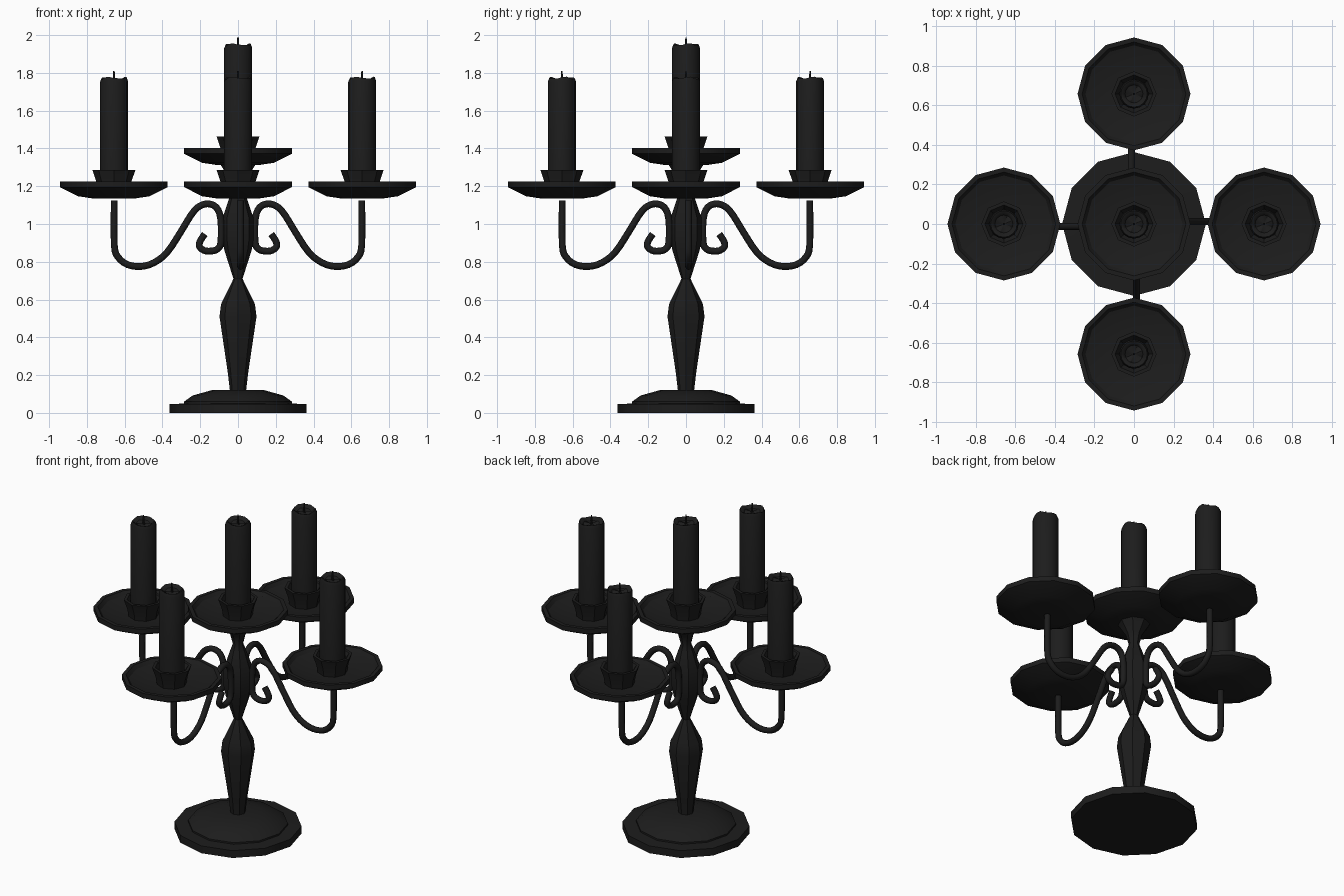
import bpy, math
from mathutils import Matrix, Vector

if "Cube" in bpy.data.objects:
    bpy.data.objects.remove(bpy.data.objects["Cube"])

black = bpy.data.materials.new("black")
black.diffuse_color = (0.012, 0.012, 0.012, 1)
black.use_nodes = True
black.node_tree.nodes["Principled BSDF"].inputs["Base Color"].default_value = black.diffuse_color


def make(name, verts, faces, angle=35):
    me = bpy.data.meshes.new(name)
    me.from_pydata(verts, [], faces)
    me.materials.append(black)
    ob = bpy.data.objects.new(name, me)
    bpy.context.collection.objects.link(ob)
    bpy.ops.object.select_all(action='DESELECT')
    ob.select_set(True)
    bpy.context.view_layer.objects.active = ob
    bpy.ops.object.shade_smooth_by_angle(angle=math.radians(angle))
    return ob


def lathe(name, profile, sides, centre=(0, 0, 0), wobble=None, angle=35):
    """Turn (radius, z) points, listed from bottom to top outside, capped at both ends."""
    verts, faces = [], []
    for r, z in profile:
        for i in range(sides):
            a = 2 * math.pi * i / sides
            dz = wobble(a, z) if wobble else 0
            verts.append((centre[0] + r * math.cos(a), centre[1] + r * math.sin(a), centre[2] + z + dz))
    for k in range(len(profile) - 1):
        for i in range(sides):
            j = (i + 1) % sides
            faces.append((k * sides + i, k * sides + j, (k + 1) * sides + j, (k + 1) * sides + i))
    last = (len(profile) - 1) * sides
    faces.append(tuple(reversed(range(sides))))
    faces.append(tuple(range(last, last + sides)))
    return make(name, verts, faces, angle)


def tube(name, path, radius, turn, offset, sides=8):
    """Round tube along (distance, z) points in a vertical plane, turned about z."""
    rot = Matrix.Rotation(turn, 3, 'Z')
    pts = [Vector((x, offset, z)) for x, z in path]
    side = Vector((0, 1, 0))
    verts, faces = [], []
    for i, p in enumerate(pts):
        t = (pts[min(i + 1, len(pts) - 1)] - pts[max(i - 1, 0)]).normalized()
        up = t.cross(side)
        for s in range(sides):
            a = 2 * math.pi * s / sides
            verts.append(rot @ (p + radius * (math.cos(a) * side + math.sin(a) * up)))
    for k in range(len(pts) - 1):
        for i in range(sides):
            j = (i + 1) % sides
            faces.append((k * sides + i, (k + 1) * sides + i, (k + 1) * sides + j, k * sides + j))
    last = (len(pts) - 1) * sides
    faces.append(tuple(range(sides)))
    faces.append(tuple(reversed(range(last, last + sides))))
    ob = make(name, verts, faces, 50)
    ob.data.flip_normals()
    return ob


def spline(pts, steps=3):
    """Smooth a few guide points."""
    out = []
    for i in range(len(pts) - 1):
        p = [Vector(pts[max(0, min(len(pts) - 1, i + d))]) for d in (-1, 0, 1, 2)]
        for s in range(steps):
            t = s / steps
            out.append(0.5 * (2 * p[1] + (p[2] - p[0]) * t + (2 * p[0] - 5 * p[1] + 4 * p[2] - p[3]) * t * t
                              + (3 * p[1] - p[0] - 3 * p[2] + p[3]) * t ** 3))
    return out + [Vector(pts[-1])]


def candle_holder(label, x, y, z):
    """Dish, cup, candle and wick; z is the underside of the dish."""
    c = (x, y, z)
    lathe(label + "_dish", [(0.11, 0), (0.19, 0.012), (0.285, 0.06), (0.285, 0.09), (0.262, 0.09),
                            (0.245, 0.07), (0.17, 0.05), (0.06, 0.045)], 12, c)
    lathe(label + "_cup", [(0.085, 0.04), (0.093, 0.09), (0.114, 0.152), (0.096, 0.152), (0.076, 0.12)], 8, c)

    # uneven melted candle rim
    def melt(a, h):
        return 0.005 * math.sin(3 * a + 1) + 0.003 * math.sin(5 * a) if h > 0.55 else 0
    lathe(label + "_candle", [(0.074, 0.05), (0.074, 0.62), (0.067, 0.638), (0.056, 0.634),
                              (0.045, 0.622), (0.01, 0.618)], 16, c, melt, 40)
    lathe(label + "_wick", [(0.006, 0.61), (0.006, 0.65), (0.004, 0.675)], 6, c)


# base: flat plate and shallow dome
lathe("base_plate", [(0.363, 0), (0.363, 0.046), (0.28, 0.05)], 12)
lathe("base_dome", [(0.285, 0.045), (0.285, 0.06), (0.24, 0.092), (0.14, 0.12), (0.03, 0.122)], 12)

# turned stem with two bulges and a flared top
lathe("stem", [(0.042, 0.11), (0.055, 0.22), (0.098, 0.51), (0.09, 0.575), (0.024, 0.71), (0.072, 0.86),
               (0.083, 0.92), (0.083, 1.03), (0.045, 1.14), (0.03, 1.18), (0.045, 1.24), (0.1, 1.325)], 8)

candle_holder("centre", 0, 0, 1.312)

# four arms with scrolled inner ends
arm = [(0.655, 1.125), (0.655, 0.89), (0.635, 0.825), (0.585, 0.785), (0.515, 0.775), (0.445, 0.795),
       (0.375, 0.85), (0.305, 0.955), (0.25, 1.045), (0.21, 1.09), (0.16, 1.107), (0.115, 1.088),
       (0.092, 1.03), (0.09, 0.91), (0.105, 0.87), (0.14, 0.857), (0.18, 0.86), (0.206, 0.885),
       (0.197, 0.915), (0.176, 0.947)]
for i, side in enumerate(("right", "back", "left", "front")):
    a = i * math.pi / 2
    tube(side + "_arm", spline(arm), 0.018, a, 0.013)
    candle_holder(side, 0.657 * math.cos(a), 0.657 * math.sin(a), 1.135)
